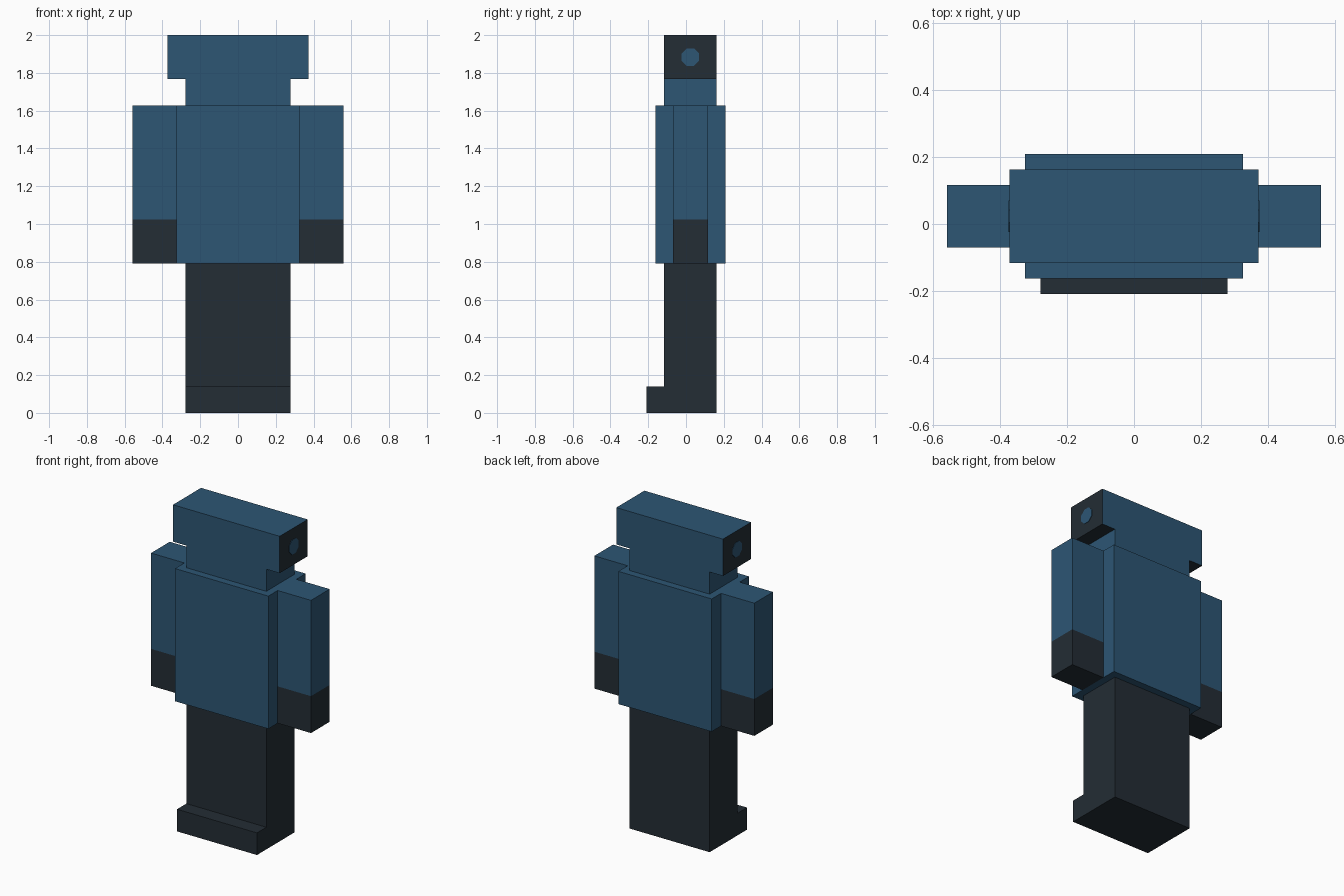
import bpy
import bmesh
import math
from mathutils import Vector

cube = bpy.data.objects.get("Cube")
if cube:
    bpy.data.objects.remove(cube, do_unlink=True)

U = 2 / 43  # block unit: the figure is 43 units tall


def material(name, rgb):
    mat = bpy.data.materials.new(name)
    mat.use_nodes = True
    color = (*rgb, 1)
    mat.diffuse_color = color
    mat.node_tree.nodes["Principled BSDF"].inputs["Base Color"].default_value = color
    return mat


BLUE = material("steel blue", (0.026, 0.093, 0.175))
DARK = material("charcoal", (0.017, 0.026, 0.035))


def prism(name, profile, axis, start, end, mats, split=None, rule=None, mirror=False):
    """Extrude a profile (in block units) along x or y, then colour faces by a rule."""
    def place(a, b, depth):
        return Vector((depth, a, b) if axis == "x" else (a, depth, b)) * U

    bm = bmesh.new()
    face = bm.faces.new([bm.verts.new(place(a, b, start)) for a, b in profile])
    extruded = bmesh.ops.extrude_face_region(bm, geom=[face])["geom"]
    moved = [g for g in extruded if isinstance(g, bmesh.types.BMVert)]
    bmesh.ops.translate(bm, verts=moved, vec=place(0, 0, end - start))
    if split is not None:
        bmesh.ops.bisect_plane(bm, geom=bm.verts[:] + bm.edges[:] + bm.faces[:],
                               plane_co=(0, 0, split * U), plane_no=(0, 0, 1))
    bmesh.ops.recalc_face_normals(bm, faces=bm.faces)
    bm.normal_update()
    if rule:
        for f in bm.faces:
            f.material_index = int(rule(f.calc_center_median() / U, f.normal))
    mesh = bpy.data.meshes.new(name)
    bm.to_mesh(mesh)
    bm.free()
    for mat in mats:
        mesh.materials.append(mat)
    obj = bpy.data.objects.new(name, mesh)
    bpy.context.collection.objects.link(obj)
    if mirror:
        obj.modifiers.new("mirror", "MIRROR")
    return obj


def rect(a0, a1, b0, b1):
    return [(a0, b0), (a1, b0), (a1, b1), (a0, b1)]


# Legs and projecting foot as one L-shaped side profile
prism("legs", [(-4.5, 0), (3.5, 0), (3.5, 17), (-2.5, 17), (-2.5, 3), (-4.5, 3)],
      "x", -6, 6, [DARK])

# Torso
prism("torso", rect(-7, 7, 17, 35), "y", -3.5, 4.5, [BLUE])

# Arms with dark hands below the cuff
prism("arms", rect(7, 12, 17, 35), "y", -1.5, 2.5, [BLUE, DARK], split=22,
      rule=lambda c, n: c.z < 22, mirror=True)

# Neck and wide head: dark ends and dark undersides of the overhang
prism("head", [(-6, 35), (6, 35), (6, 38), (8, 38), (8, 43), (-8, 43), (-8, 38), (-6, 38)],
      "y", -2.5, 3.5, [BLUE, DARK],
      rule=lambda c, n: abs(c.x) > 7.9 or (n.z < -0.5 and c.z > 37))

# Thin octagonal discs on the head ends
octagon = [(0.5 + 1.08 * math.cos(a), 40.5 + 1.08 * math.sin(a))
           for a in (math.pi / 8 + i * math.pi / 4 for i in range(8))]
prism("head_discs", octagon, "x", 7.95, 8.05, [BLUE], mirror=True)
